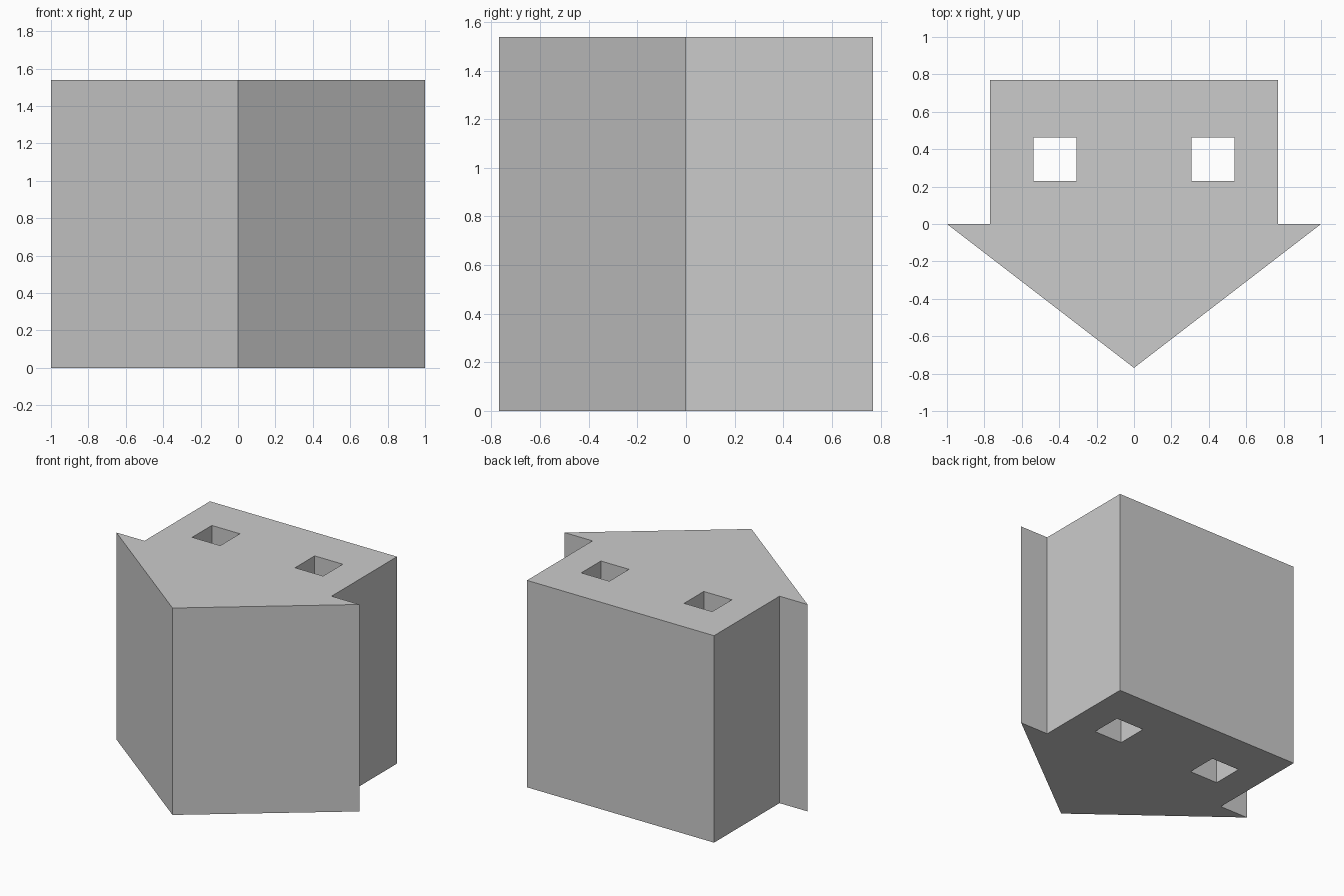
import bpy
import bmesh

if "Cube" in bpy.data.objects:
    bpy.data.objects.remove(bpy.data.objects["Cube"])

U = 1 / 13          # plan grid unit
HEIGHT = 20 * U

# Flat plan: house outline with two square window openings
half = [(0, -10), (13, 0), (10, 0), (10, 10)]
outline = half + [(-x, y) for x, y in reversed(half[1:])]
window = [(4, 3), (7, 3), (7, 6), (4, 6)]
loops = [outline, window, [(-x, y) for x, y in window]]

plan = bpy.data.curves.new("house_plan", "CURVE")
plan.dimensions = "2D"
plan.fill_mode = "BOTH"
plan.extrude = HEIGHT / 2
for loop in loops:
    spline = plan.splines.new("POLY")
    spline.points.add(len(loop) - 1)
    for point, (x, y) in zip(spline.points, loop):
        point.co = (x * U, y * U, 0, 1)
    spline.use_cyclic_u = True
    spline.use_smooth = False

# Extruded house block, standing on the ground
house = bpy.data.objects.new("house_block", plan)
bpy.context.collection.objects.link(house)
house.location.z = HEIGHT / 2
bpy.context.view_layer.objects.active = house
house.select_set(True)
bpy.ops.object.convert(target="MESH")
house = bpy.context.object
house.name = "house_block"

# Weld caps to walls and keep flat shading
bm = bmesh.new()
bm.from_mesh(house.data)
bmesh.ops.remove_doubles(bm, verts=bm.verts, dist=1e-4)
bmesh.ops.recalc_face_normals(bm, faces=bm.faces)
for face in bm.faces:
    face.smooth = False
bm.to_mesh(house.data)
bm.free()
